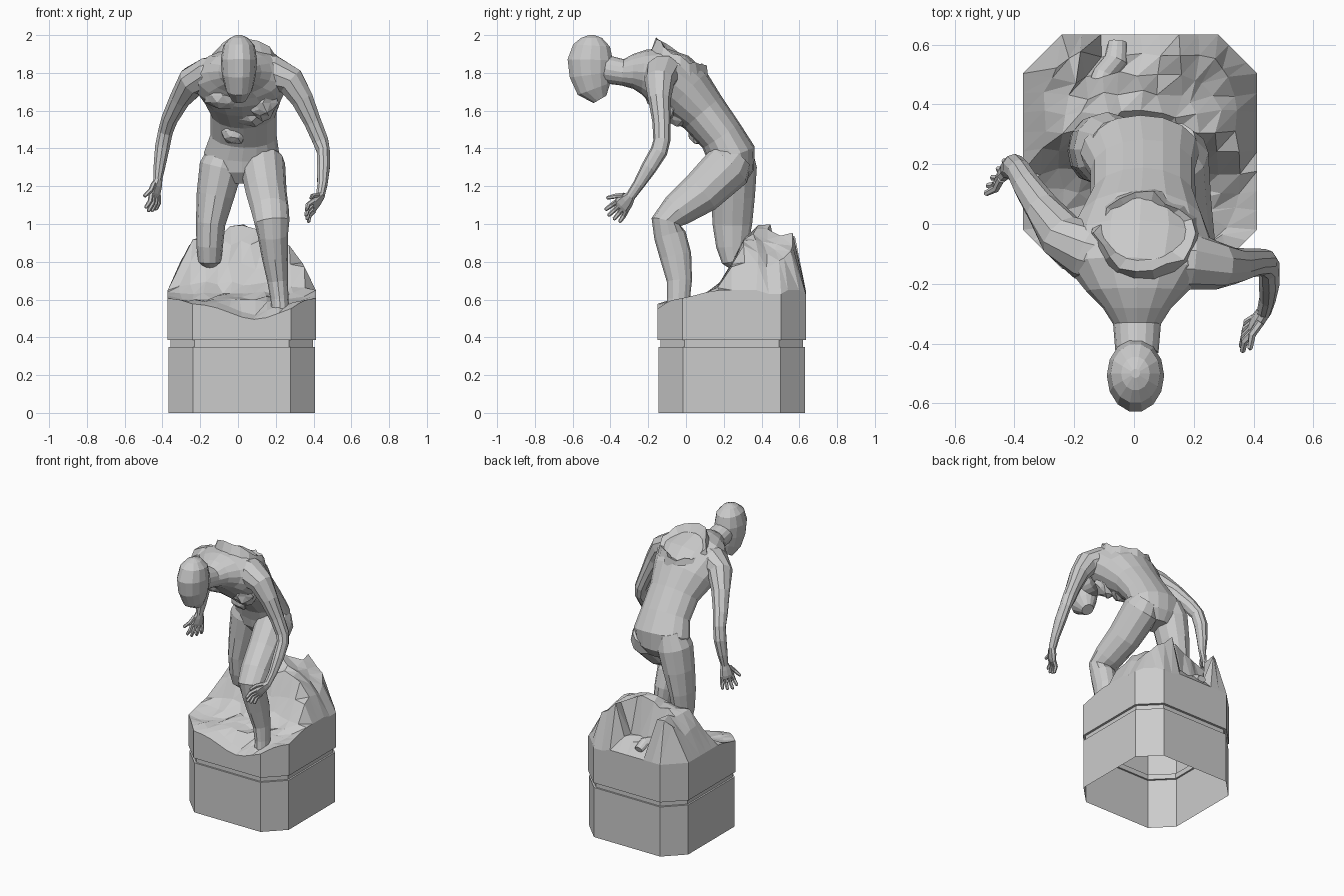
import bpy, bmesh, math, random
from mathutils import Vector as V

random.seed(4)


def finish(bm, name):
    bmesh.ops.recalc_face_normals(bm, faces=bm.faces)
    me = bpy.data.meshes.new(name)
    bm.to_mesh(me)
    bm.free()
    ob = bpy.data.objects.new(name, me)
    bpy.context.collection.objects.link(ob)
    return ob


def tube(name, secs, ref=(1, 0, 0), n=12):
    """Loft of ellipses; each section is x, y, z, half width along ref, half depth."""
    bm = bmesh.new()
    pts = [V(s[:3]) for s in secs]
    rings = []
    for i, s in enumerate(secs):
        t = (pts[min(i + 1, len(pts) - 1)] - pts[max(i - 1, 0)]).normalized()
        a = V(ref)
        a = (a - t * a.dot(t)).normalized()
        b = t.cross(a)
        w, d = s[3], s[-1]
        rings.append([bm.verts.new(pts[i] + a * w * math.cos(k * math.tau / n)
                                   + b * d * math.sin(k * math.tau / n)) for k in range(n)])
    for r, q in zip(rings, rings[1:]):
        for k in range(n):
            bm.faces.new((r[k], r[(k + 1) % n], q[(k + 1) % n], q[k]))
    bm.faces.new(rings[0])
    bm.faces.new(rings[-1])
    return finish(bm, name)


def lerp(table, x):
    for (x0, y0), (x1, y1) in zip(table, table[1:]):
        if x <= x1:
            return y0 + (y1 - y0) * max(0, (x - x0) / (x1 - x0))
    return table[-1][1]


# Pedestal: rocky height field on a chamfered square, walls with a groove, open below
CX, CY, R, N = 0.02, 0.242, 0.392, 12
PX = [(-.372, .65), (-.31, .8), (-.24, .92), (-.1, .96), (0, 1.02), (.13, .97), (.27, .89), (.35, .8), (.412, .66)]
PY = [(-.15, .58), (-.08, .6), (0, .61), (.15, .65), (.22, .75), (.3, .92), (.38, 1.02), (.5, .99), (.6, .95), (.634, .66)]


def rock_height(x, y, edge):
    h = min(lerp(PX, x), lerp(PY, y))
    h -= .085 * math.exp(-((x - .09) / .18) ** 2 - ((y + .15) / .08) ** 2)
    if y > .46 and -.17 < x < .15:
        h = min(h, .74)          # hollow behind the kneeling leg
    if y > .4 and x > .16:
        h -= .03
    if edge:
        return min(h, .65)
    return h + random.uniform(-.025, .0)


bm = bmesh.new()
grid = []
for j in range(N + 1):
    for i in range(N + 1):
        u, v = 2 * i / N - 1, 2 * j / N - 1
        m, s = max(abs(u), abs(v)), abs(u) + abs(v)
        k = min(1, 1.667 * m / s) if s else 1
        edge = m > .99
        jit = 0 if edge else .012
        x = CX + R * u * k + random.uniform(-jit, jit)
        y = CY + R * v * k + random.uniform(-jit, jit)
        grid.append(bm.verts.new((x, y, rock_height(x, y, edge))))
for j in range(N):
    for i in range(N):
        a = j * (N + 1) + i
        q = [grid[a], grid[a + 1], grid[a + N + 2], grid[a + N + 1]]
        bm.faces.new((q[0], q[1], q[2]))
        bm.faces.new((q[0], q[2], q[3]))
edges = [e for e in bm.edges if e.is_boundary]
cur = 1
for z, sc in ((.385, 1), (.385, .96), (.35, .96), (.35, .99), (0, .99)):
    geom = bmesh.ops.extrude_edge_only(bm, edges=edges)["geom"]
    edges = [g for g in geom if isinstance(g, bmesh.types.BMEdge) and g.is_boundary]
    for p in (g for g in geom if isinstance(g, bmesh.types.BMVert)):
        p.co = V((CX + (p.co.x - CX) * sc / cur, CY + (p.co.y - CY) * sc / cur, z))
    cur = sc
finish(bm, "rock_pedestal")

# Torso and neck
tube("torso", [
    (.02, .25, 1.22, .10, .07), (.02, .245, 1.28, .18, .115), (.02, .24, 1.37, .20, .13),
    (.03, .185, 1.47, .175, .118), (.03, .09, 1.59, .175, .13), (.025, .0, 1.685, .215, .16),
    (.02, -.08, 1.755, .255, .165), (.01, -.16, 1.795, .235, .145), (.01, -.225, 1.805, .17, .118),
    (.01, -.28, 1.807, .115, .092), (.01, -.335, 1.803, .08, .07), (.01, -.43, 1.82, .072, .075)], n=16)

# Head, chin to crown
tube("head", [
    (.005, -.455, 1.66, .04, .04), (.005, -.487, 1.715, .072, .094), (.005, -.503, 1.79, .09, .116),
    (.005, -.507, 1.87, .096, .123), (.005, -.5, 1.945, .083, .1), (.005, -.5, 1.985, .048, .057),
    (.005, -.5, 2.0, .015, .015)], n=14)

# Front leg, planted
tube("front_leg", [
    (.12, .27, 1.36, .09, .09), (.13, .23, 1.31, .12, .13), (.15, .08, 1.165, .108, .115),
    (.17, -.05, 1.07, .10, .09), (.18, -.105, 1.01, .093, .08), (.185, -.085, .94, .08, .085),
    (.195, -.055, .83, .07, .084), (.21, -.035, .7, .055, .067), (.22, -.04, .6, .047, .06),
    (.225, -.05, .52, .047, .06)])

# Kneeling leg: thigh to knee, then foot trailing in the rock
tube("kneeling_thigh", [
    (-.06, .25, 1.4, .09, .1), (-.09, .25, 1.3, .115, .125), (-.12, .25, 1.15, .1, .115),
    (-.145, .245, 1.0, .078, .105), (-.15, .245, .88, .07, .085), (-.15, .255, .8, .06, .065),
    (-.15, .26, .775, .035, .035)])
tube("kneeling_foot", [
    (-.15, .25, .82, .04, .04), (-.13, .4, .76, .05, .05), (-.1, .5, .72, .04, .04),
    (-.06, .55, .72, .04, .04), (-.055, .61, .7, .03, .02)])

# Arms
tube("left_arm", [
    (-.06, -.12, 1.79, .1, .1), (-.16, -.09, 1.785, .1, .1), (-.24, -.04, 1.755, .08, .083),
    (-.305, .05, 1.665, .06, .058), (-.36, .13, 1.56, .05, .046), (-.384, .175, 1.49, .044, .041),
    (-.4, .19, 1.41, .045, .041), (-.415, .185, 1.31, .036, .033), (-.425, .175, 1.23, .025, .023)],
    ref=(0, 1, 0), n=10)
tube("right_arm", [
    (.08, -.12, 1.79, .1, .11), (.19, -.12, 1.795, .1, .1), (.28, -.14, 1.755, .08, .08),
    (.34, -.14, 1.66, .06, .062), (.395, -.13, 1.54, .048, .048), (.437, -.128, 1.44, .045, .044),
    (.452, -.143, 1.385, .046, .036), (.452, -.195, 1.3, .042, .036), (.447, -.25, 1.21, .031, .028),
    (.435, -.295, 1.145, .026, .024)], ref=(0, 1, 0), n=10)


# Hands: palm, four fingers and a thumb
def hand(side, wrist, direction, spread, flip):
    w, d = V(wrist), V(direction).normalized()
    s = V(spread)
    s = (s - d * s.dot(d)).normalized()
    palm = [(*(w + d * t), a, b) for t, a, b in
            ((-.01, .025, .023), (.03, .04, .022), (.07, .047, .018), (.09, .042, .012))]
    tube(side + "_palm", palm, ref=s, n=8)
    curl = d.cross(s) * flip
    for i in range(5):
        if i == 4:
            a, f, ln = w + d * .02 + s * .03, (d + s * .7).normalized(), .1
        else:
            o = i - 1.5
            a, f = w + d * .075 + s * o * .023, (d + s * o * .13).normalized()
            ln = .1 - abs(o - .3) * .012
        tube(f"{side}_finger_{i + 1}", [
            (*a, .014, .014), (*(a + f * ln * .5 + curl * .008), .013, .013),
            (*(a + f * ln * .95 - curl * .006), .01, .01),
            (*(a + f * ln - curl * .01), .004, .004)], ref=s, n=6)


hand("right", (.435, -.295, 1.145), (-.4, -.5, -.55), (-.1, -.75, .65), 1)
hand("left", (-.425, .175, 1.23), (-.2, -.05, -.95), (-.5, -.75, 0), -1)

# Jagged torn rim across the upper back
bm = bmesh.new()
rows = []
M = 18
for k in range(M):
    a = k * math.tau / M
    r = random.uniform(.85, 1.1)
    lift = random.uniform(-.015, .025)
    row = []
    for sc, dz in ((1.2, -.09), (r, lift), (.72, -.04)):
        x, y = .035 + .16 * sc * math.cos(a), -.03 + .13 * sc * math.sin(a)
        row.append(bm.verts.new((x, y, min(2, 1.895 - .63 * y + dz - 1.2 * (x - .035) ** 2))))
    rows.append(row)
for k in range(M):
    p, q = rows[k], rows[(k + 1) % M]
    for c in range(2):
        bm.faces.new((p[c], q[c], q[c + 1], p[c + 1]))
bm.faces.new([r[2] for r in rows])
finish(bm, "torn_back_rim")


# Broken lumps on chest and belly
def shard(name, loc, size):
    bm = bmesh.new()
    bmesh.ops.create_icosphere(bm, subdivisions=2, radius=1)
    for v in bm.verts:
        k = random.uniform(.8, 1.1)
        v.co = V([loc[i] + v.co[i] * size[i] * k for i in range(3)])
    finish(bm, name)


shard("chest_shard", (.13, -.11, 1.64), (.085, .08, .09))
shard("chest_muscle", (-.08, -.12, 1.68), (.11, .1, .08))
shard("belly_shard", (-.02, .07, 1.49), (.08, .07, .07))
shard("rib_shard", (.04, -.02, 1.58), (.12, .09, .07))
